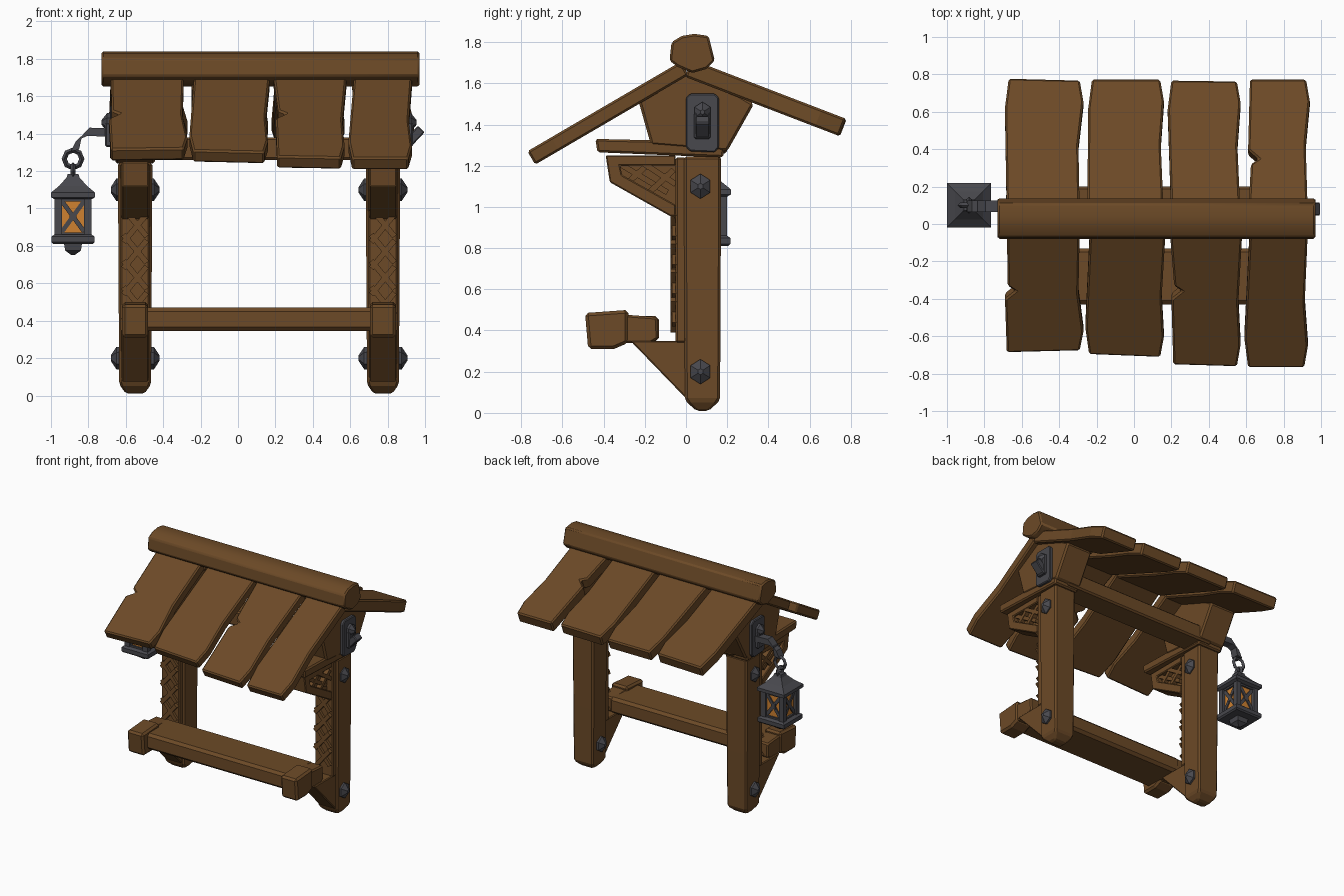
import bpy, bmesh, math
from mathutils import Vector, Matrix

cube = bpy.data.objects.get("Cube")
if cube:
    bpy.data.objects.remove(cube, do_unlink=True)


def material(name, rgb):
    m = bpy.data.materials.new(name)
    m.use_nodes = True
    m.diffuse_color = (*rgb, 1)
    m.node_tree.nodes["Principled BSDF"].inputs["Base Color"].default_value = (*rgb, 1)
    return m


WOOD = material("brown wood", (0.15, 0.068, 0.02))
IRON = material("dark iron", (0.065, 0.065, 0.075))
GLOW = material("orange glass", (0.62, 0.22, 0.03))
X, Y, Z = Vector((1, 0, 0)), Vector((0, 1, 0)), Vector((0, 0, 1))


def finish(name, bm, mat, bevel=0):
    bmesh.ops.recalc_face_normals(bm, faces=bm.faces)
    me = bpy.data.meshes.new(name)
    bm.to_mesh(me)
    bm.free()
    me.materials.append(mat)
    ob = bpy.data.objects.new(name, me)
    bpy.context.collection.objects.link(ob)
    if bevel:
        mod = ob.modifiers.new("worn edges", 'BEVEL')
        mod.width, mod.segments, mod.limit_method = bevel, 1, 'ANGLE'
    return ob


def loft(name, rings, mat, bevel=0):
    """Closed solid through rings of matching points."""
    bm = bmesh.new()
    loops = [[bm.verts.new(p) for p in ring] for ring in rings]
    n = len(loops[0])
    for a, b in zip(loops, loops[1:]):
        for i in range(n):
            bm.faces.new((a[i], a[(i + 1) % n], b[(i + 1) % n], b[i]))
    bm.faces.new(loops[0])
    bm.faces.new(loops[-1])
    return finish(name, bm, mat, bevel)


def prism(name, pts, origin, u, v, w, depth, mat=WOOD, bevel=0):
    """Outline in the u, v plane pushed along w."""
    base = [Vector(origin) + u * a + v * b for a, b in pts]
    return loft(name, [base, [p + w * depth for p in base]], mat, bevel)


def side(name, pts, cx, half, mat=WOOD, bevel=0):
    """Outline in the y, z plane, centred on x = cx."""
    return prism(name, pts, (cx - half, 0, 0), Y, Z, X, 2 * half, mat, bevel)


def box(name, lo, hi, mat=WOOD, bevel=0):
    pts = [(lo[1], lo[2]), (hi[1], lo[2]), (hi[1], hi[2]), (lo[1], hi[2])]
    return side(name, pts, (lo[0] + hi[0]) / 2, (hi[0] - lo[0]) / 2, mat, bevel)


def bar(name, p, q, n, width, depth, mat=WOOD, bevel=0):
    """Flat strip from p to q, rising along n."""
    p, q = Vector(p), Vector(q)
    u, h = (q - p).normalized(), width / 2
    size = (q - p).length
    return prism(name, [(0, -h), (size, -h), (size, h), (0, h)], p, u, n.cross(u), n, depth, mat, bevel)


def bolt(name, x, y, z, sign, r):
    rings = []
    for dx, k in ((-0.01, 1), (0.01, 1), (0.04, 0.25)):
        rings.append([(x + sign * dx, y + r * k * math.sin(i * math.pi / 3),
                       z + r * 1.1 * k * math.cos(i * math.pi / 3)) for i in range(6)])
    loft(name, rings, IRON)


# Ridge beam
ridge = side("ridge_beam", [(-0.08, 1.71), (-0.07, 1.8), (-0.02, 1.83), (0.04, 1.84), (0.11, 1.83),
                            (0.14, 1.71), (0.1, 1.67), (0.03, 1.65), (-0.04, 1.68)], 0.12, 0.85, WOOD, 0.01)


# Roof planks: outer edges at ridge and eave, then eave reach
def roof(name, planks, direction, angle, top, thick, notches):
    c, s = math.cos(angle), math.sin(angle)
    v, w = Vector((0, direction * c, -s)), Vector((0, direction * s, c))
    for i, (l0, r0, l1, r1, reach_l, reach_r) in enumerate(planks):
        left, right = reach_l / c, reach_r / c
        pts = [(l0, 0.03), (r0, 0.03), ((r0 + r1) / 2 - 0.012, right * 0.55), (r1 + 0.01, right * 0.85),
               (r1 - 0.01, right), (l1 + 0.01, left)]
        if i in notches:
            d = notches[i] / c
            pts += [(l1, d + 0.05), (l1 + 0.055, d), (l1 + 0.015, d - 0.03)]
        else:
            pts += [(l1 - 0.01, left * 0.8)]
        prism(f"{name}_{i + 1}", pts, (0, 0, top), Vector(X), v, -w, thick, WOOD, 0.01)


roof("front_roof_plank", [(-0.68, -0.29, -0.69, -0.28, 0.69, 0.68), (-0.235, 0.17, -0.25, 0.15, 0.70, 0.715),
                          (0.19, 0.58, 0.2, 0.56, 0.755, 0.765), (0.62, 0.93, 0.6, 0.92, 0.77, 0.77)],
     -1, math.radians(30.3), 1.72, 0.075, {0: 0.36, 2: 0.36})
roof("back_roof_plank", [(-0.68, -0.29, -0.68, -0.28, 0.78, 0.77), (-0.25, 0.16, -0.235, 0.15, 0.775, 0.775),
                         (0.2, 0.57, 0.19, 0.56, 0.77, 0.765), (0.61, 0.93, 0.61, 0.93, 0.775, 0.775)],
     1, math.radians(21), 1.726, 0.09, {3: 0.35})

# Beam between the two frames
box("cross_beam", (-0.55, 0.01, 1.26), (0.775, 0.2, 1.38), WOOD, 0.012)

# Two matching side frames
for label, cx, out in (("right", -0.55, -1), ("left", 0.775, 1)):
    def tag(part):
        return f"{label}_{part}"

    # Post with a worn foot
    rings = [[(cx + a * h, 0.08 + b * d, z) for a, b in ((-1, -1), (1, -1), (1, 1), (-1, 1))]
             for z, h, d in ((0.01, 0.05, 0.03), (0.06, 0.085, 0.085), (0.5, 0.088, 0.088), (1.245, 0.092, 0.09))]
    loft(tag("post"), rings, WOOD, 0.012)
    box(tag("carved_panel"), (cx - 0.078, -0.05, 0.34), (cx + 0.078, 0, 1.24), WOOD, 0.008)

    # Woven carving on the post front
    for i in range(4):
        z = 0.4 + i * 0.14
        bar(tag(f"weave_rise_{i}"), (cx - 0.062, -0.045, z), (cx + 0.062, -0.045, z + 0.15), -Y, 0.03, 0.03)
        bar(tag(f"weave_fall_{i}"), (cx + 0.062, -0.045, z + 0.03), (cx - 0.062, -0.045, z + 0.18), -Y, 0.03, 0.024)

    # Upper brace with woven infill
    side(tag("brace"), [(-0.39, 1.25), (-0.37, 1.12), (-0.05, 0.94), (-0.05, 1.01), (-0.31, 1.155),
                        (-0.32, 1.2), (-0.05, 1.2), (-0.05, 1.25)], cx, 0.072, WOOD, 0.006)
    side(tag("brace_infill"), [(-0.36, 1.22), (-0.33, 1.13), (-0.04, 0.98), (-0.04, 1.22)], cx, 0.03)
    for s in (-1, 1):
        for i, (a, b) in enumerate((((-0.34, 1.22), (-0.09, 1.07)), ((-0.17, 1.22), (-0.28, 1.12)),
                                    ((-0.06, 1.18), (-0.19, 1.06)), ((-0.22, 1.22), (-0.05, 1.11)))):
            bar(tag(f"brace_weave_{s}_{i}"), (cx + s * 0.025, *a), (cx + s * 0.025, *b), X * s, 0.028, 0.032 + 0.004 * i)

    # Head beam, gable block and lower bracket
    side(tag("head_beam"), [(-0.44, 1.33), (-0.43, 1.265), (0.18, 1.24), (0.19, 1.315)], cx, 0.105, WOOD, 0.01)
    side(tag("gable_block"), [(-0.17, 1.3), (-0.235, 1.53), (-0.06, 1.625), (0.03, 1.67), (0.1, 1.64),
                              (0.33, 1.5), (0.2, 1.27)], cx, 0.11, WOOD, 0.012)
    side(tag("foot_bracket"), [(-0.27, 0.35), (0.01, 0.35), (0.01, 0.06)], cx, 0.072, WOOD, 0.006)

    # Arm and end cap of the low rail
    side(tag("rail_arm"), [(-0.34, 0.48), (-0.14, 0.465), (-0.135, 0.36), (-0.17, 0.34), (-0.34, 0.34)],
         cx, 0.06, WOOD, 0.01)
    side(tag("rail_cap"), [(-0.49, 0.485), (-0.28, 0.5), (-0.28, 0.34), (-0.35, 0.31), (-0.475, 0.31)],
         cx, 0.07, WOOD, 0.015)

    # Iron bolts
    for z in (0.2, 1.1):
        for s in (-1, 1):
            bolt(tag("post_bolt"), cx + s * 0.09, 0.07, z, s, 0.055)

    # Hook plate
    side(tag("hook_plate"), [(0, 1.29), (0.02, 1.27), (0.14, 1.265), (0.16, 1.29), (0.16, 1.53),
                             (0.14, 1.55), (0.02, 1.55), (0, 1.53)], cx + out * 0.12, 0.014, IRON, 0.006)
    box(tag("hook_base"), (cx + out * 0.14 - 0.02, 0.04, 1.33), (cx + out * 0.14 + 0.02, 0.12, 1.46), IRON, 0.008)
    bolt(tag("plate_bolt"), cx + out * 0.14, 0.08, 1.46, out, 0.045)

# Low rail
box("low_rail", (-0.53, -0.43, 0.345), (0.755, -0.13, 0.47), WOOD, 0.02)

# Broken hook on one side, lantern arm on the other
bar("hook_stub", (0.91, 0.045, 1.35), (0.98, 0.045, 1.425), Y, 0.05, 0.07, IRON, 0.006)
path = [(-0.67, 1.405), (-0.8, 1.41), (-0.85, 1.375), (-0.872, 1.31)]
rings = [[(x + a * 0.022 * t, 0.095 + b * 0.03, z + a * 0.022 * k) for a, b in ((-1, -1), (1, -1), (1, 1), (-1, 1))]
         for (x, z), t, k in zip(path, (0, 0.3, 0.75, 1), (1, 1, 0.7, 0.2))]
loft("lantern_arm", rings, IRON)

# Chain links
LX, LY = -0.882, 0.1
for name, z, r, turn in (("upper_link", 1.265, 0.047, 0), ("lower_link", 1.2, 0.032, math.pi / 2)):
    bpy.ops.mesh.primitive_torus_add(major_segments=8, minor_segments=4, major_radius=r, minor_radius=0.014,
                                     location=(LX, LY, z), rotation=(math.pi / 2, 0, turn))
    link = bpy.context.object
    link.name = name
    link.data.materials.append(IRON)


# Lantern, stacked from square sections
def stack(name, sections, mat, cx=LX, cy=LY):
    loft(name, [[(cx + a * h, cy + b * h, z) for a, b in ((-1, -1), (1, -1), (1, 1), (-1, 1))]
                for z, h in sections], mat)


stack("lantern_roof", [(1.05, 0.1), (1.06, 0.118), (1.085, 0.118), (1.12, 0.075), (1.165, 0.035), (1.185, 0.028)], IRON)
stack("lantern_tray", [(0.81, 0.105), (0.82, 0.115), (0.85, 0.115), (0.86, 0.1)], IRON)
stack("lantern_drop", [(0.75, 0.008), (0.775, 0.042), (0.812, 0.048)], IRON)
stack("lantern_glass", [(0.85, 0.075), (1.055, 0.075)], GLOW)
for a in (-1, 1):
    for b in (-1, 1):
        stack("lantern_corner", [(0.85, 0.02), (1.06, 0.02)], IRON, LX + a * 0.078, LY + b * 0.078)

# Crossed bars and rails over each pane
for i in range(4):
    turn = Matrix.Rotation(i * math.pi / 2, 3, 'Z')
    n = turn @ -Y

    def at(a, z):
        return Vector((LX, LY, z)) + turn @ Vector((a, -0.07, 0))
    bar("pane_cross_rise", at(-0.06, 0.875), at(0.06, 1.04), n, 0.024, 0.013, IRON)
    bar("pane_cross_fall", at(0.06, 0.875), at(-0.06, 1.04), n, 0.024, 0.014, IRON)
    bar("pane_centre", at(-0.018, 0.957), at(0.018, 0.957), n, 0.045, 0.015, IRON)
    for z in (0.862, 1.048):
        bar("pane_rail", at(-0.07, z), at(0.07, z), n, 0.02, 0.018, IRON)

# Soft shading along the ridge
bpy.ops.object.select_all(action='DESELECT')
ridge.select_set(True)
bpy.context.view_layer.objects.active = ridge
bpy.ops.object.shade_smooth_by_angle(angle=math.radians(50))
